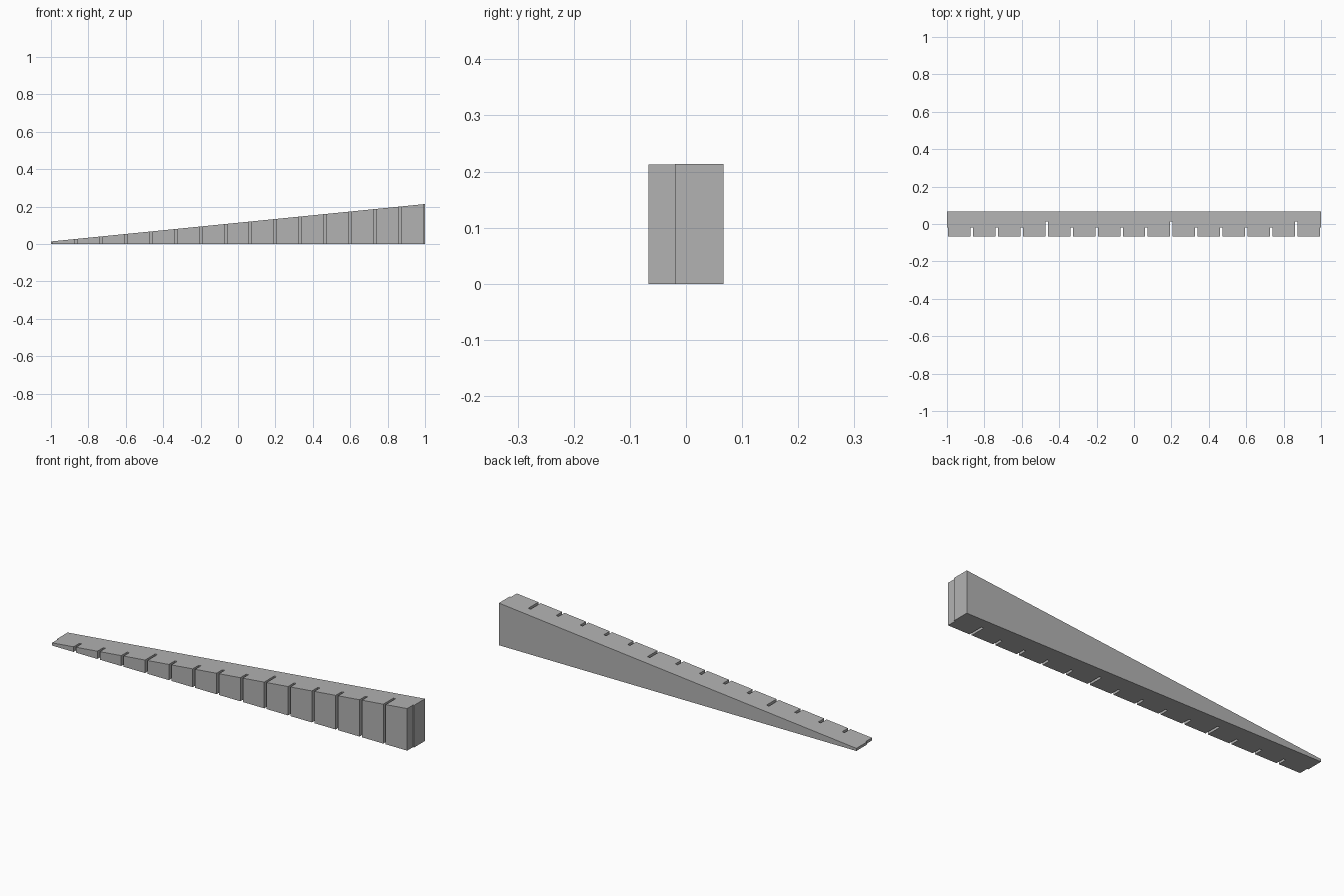
import bpy, bmesh

if "Cube" in bpy.data.objects:
    bpy.data.objects.remove(bpy.data.objects["Cube"])

LENGTH, HALF_WIDTH = 2.0, 0.0667
LOW, HIGH = 0.0133, 0.2133          # thickness at thin and thick ends
STEPS = 15                          # graduations along the gauge
HALF_SLOT = 0.0067
SHORT, LONG = -0.02, 0.0133         # y where short and long slots end


def top_height(x):
    return LOW + (HIGH - LOW) * (x + 1) / LENGTH


# Plan outline: straight back edge, slotted front edge with half slots at the ends
outline = [(1, HALF_WIDTH), (-1, HALF_WIDTH)]
for i in range(STEPS + 1):
    x = -1 + LENGTH * i / STEPS
    depth = LONG if i in (4, 9, 14) else SHORT
    left, right = x - HALF_SLOT, x + HALF_SLOT
    if i > 0:
        outline += [(left, -HALF_WIDTH), (left, depth)]
    else:
        outline.append((x, depth))
    if i < STEPS:
        outline += [(right, depth), (right, -HALF_WIDTH)]
    else:
        outline.append((x, depth))

# Wedge body: outline raised to the sloping top
bm = bmesh.new()
bottom = [bm.verts.new((x, y, 0)) for x, y in outline]
top = [bm.verts.new((x, y, top_height(x))) for x, y in outline]
bm.faces.new(bottom[::-1])
bm.faces.new(top)
for i in range(len(outline)):
    j = (i + 1) % len(outline)
    bm.faces.new((bottom[i], bottom[j], top[j], top[i]))
bmesh.ops.recalc_face_normals(bm, faces=bm.faces)
mesh = bpy.data.meshes.new("wedge_gauge")
bm.to_mesh(mesh)
bm.free()

gray = bpy.data.materials.new("plain gray")
gray.diffuse_color = (0.45, 0.45, 0.45, 1)
gray.use_nodes = True
gray.node_tree.nodes["Principled BSDF"].inputs["Base Color"].default_value = gray.diffuse_color
mesh.materials.append(gray)
body = bpy.data.objects.new("wedge_gauge", mesh)
bpy.context.collection.objects.link(body)
